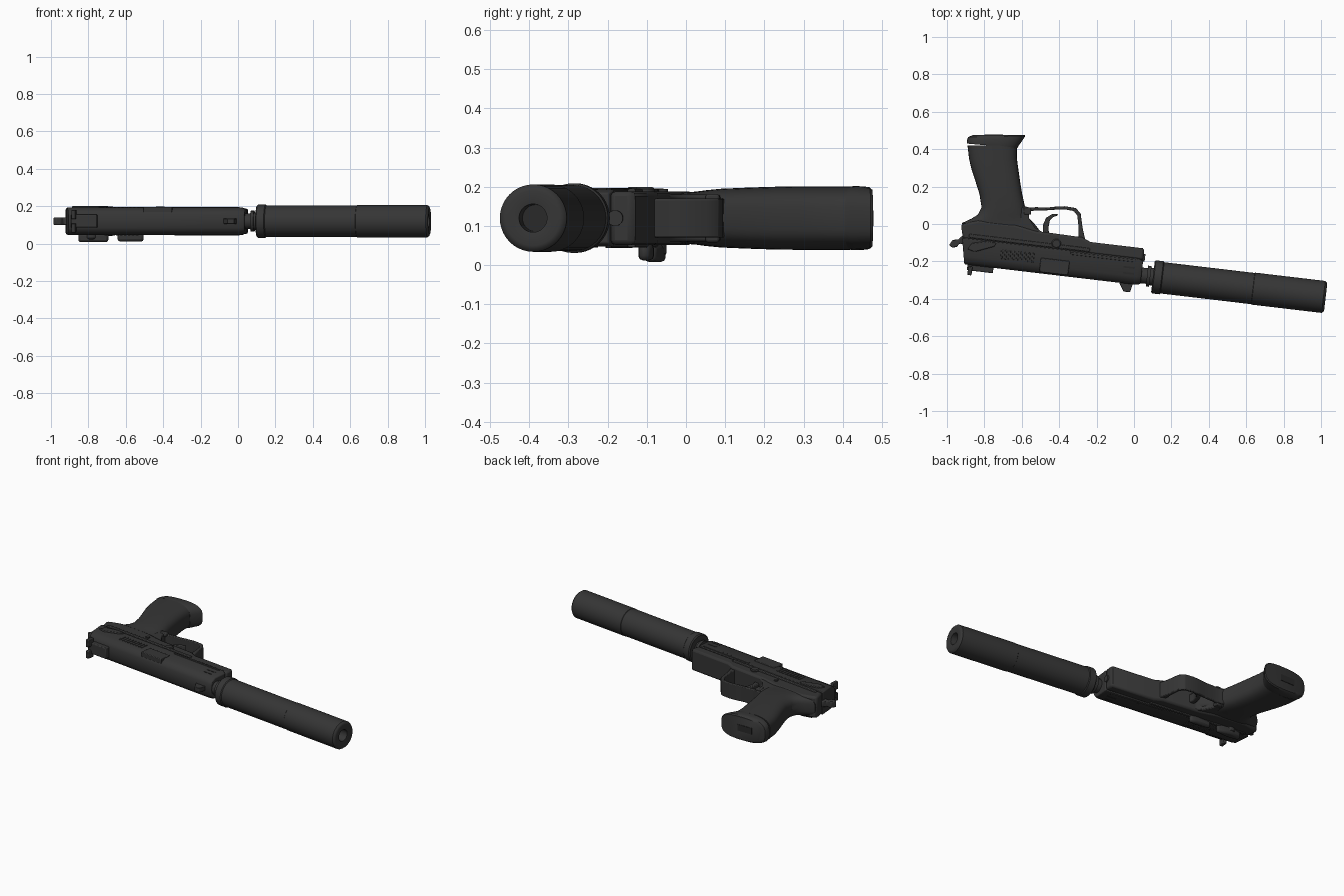
import bpy, bmesh, math
from mathutils import Matrix, Vector

steel = bpy.data.materials.new("dark_gunmetal")
steel.diffuse_color = (0.036, 0.036, 0.036, 1)
black = bpy.data.materials.new("bore_black")
black.diffuse_color = (0.022, 0.022, 0.022, 1)

ZC = 0.12                                        # middle plane of the model
BARREL = Matrix.Translation((0, -0.27, ZC)) @ Matrix.Rotation(math.radians(-6.75), 4, 'Z')
LEVEL = Matrix.Translation((0, 0, ZC))


def finish(bm, name, frame, bevel=0, segs=2, mat=steel):
    bmesh.ops.remove_doubles(bm, verts=bm.verts, dist=1e-5)
    bmesh.ops.recalc_face_normals(bm, faces=bm.faces)
    me = bpy.data.meshes.new(name)
    bm.to_mesh(me)
    bm.free()
    ob = bpy.data.objects.new(name, me)
    bpy.context.collection.objects.link(ob)
    ob.matrix_world = frame
    me.materials.append(mat)
    if bevel:
        m = ob.modifiers.new("bevel", 'BEVEL')
        m.width, m.segments, m.limit_method = bevel, segs, 'ANGLE'
        m.angle_limit = math.radians(35)
    bpy.ops.object.select_all(action='DESELECT')
    ob.select_set(True)
    bpy.context.view_layer.objects.active = ob
    bpy.ops.object.shade_smooth_by_angle(angle=math.radians(35))
    return ob


def loft(name, rings, frame, closed=False, **kw):
    """Skin a list of point rings, capping both ends unless closed."""
    bm = bmesh.new()
    vs = [[bm.verts.new(p) for p in r] for r in rings]
    n = len(vs[0])
    for a, b in zip(vs, vs[1:] + (vs[:1] if closed else [])):
        for i in range(n):
            j = (i + 1) % n
            bm.faces.new((a[i], a[j], b[j], b[i]))
    if not closed:
        bm.faces.new(vs[0])
        bm.faces.new(vs[-1])
    return finish(bm, name, frame, **kw)


def prism(name, pts, w0, w1, frame, **kw):
    """Extrude a side outline across the thickness."""
    return loft(name, [[(x, y, w) for x, y in pts] for w in (w0, w1)], frame, **kw)


def box(name, u, v, w, frame=BARREL, **kw):
    return prism(name, [(u[0], v[0]), (u[1], v[0]), (u[1], v[1]), (u[0], v[1])], w[0], w[1], frame, **kw)


def lathe(name, prof, frame=BARREL, axis='u', centre=(0, 0), n=40, **kw):
    """Turn a (position, radius) profile about the barrel or thickness axis."""
    rings = []
    for p, r in prof:
        ring = []
        for i in range(n):
            a = 2 * math.pi * i / n
            c, s = centre[0] + r * math.cos(a), centre[1] + r * math.sin(a)
            ring.append((p, c, s) if axis == 'u' else (c, s, p))
        rings.append(ring)
    return loft(name, rings, frame, **kw)


# Suppressor: collar, tube, rounded muzzle with a deep bore
lathe("suppressor", [(0.102, 0.05), (0.102, 0.082), (0.108, 0.089), (0.148, 0.089), (0.153, 0.084),
                     (0.64, 0.084), (0.642, 0.086), (1.02, 0.086), (1.028, 0.08), (1.032, 0.07),
                     (1.026, 0.036), (0.95, 0.034)])
lathe("bore", [(0.94, 0.0345), (0.965, 0.0345)], mat=black)
lathe("barrel", [(-0.05, 0.042), (0.07, 0.042), (0.07, 0.056), (0.088, 0.056), (0.088, 0.047), (0.13, 0.047)])

# Slide with chamfered top, narrowing at the front
def slide_ring(u, s=1.0, lean=0.0):
    half = [(-0.053, 0.036), (-0.04, 0.057), (-0.01, 0.073), (0.088, 0.073)]
    sec = half + [(v, -w) for v, w in reversed(half)]
    return [(u + lean * v, v * s, w * s) for v, w in sec]

loft("slide", [slide_ring(-0.918, 0.97, -0.2), slide_ring(-0.91, 1, -0.2), slide_ring(0.015), slide_ring(0.04, 0.88)],
     BARREL, bevel=0.004)

# Ejection port plate, rails and serrations
box("ejection_port", (-0.505, -0.35), (-0.046, 0.03), (0.045, 0.077), bevel=0.004)
for s in (-1, 1):
    side = "upper" if s > 0 else "lower"
    w = sorted((s * 0.066, s * 0.0765))
    box(side + "_slide_rail", (-0.35, 0.0), (0.066, 0.08), w, bevel=0.002)
    for i in range(9):
        u = -0.72 + i * 0.021
        box(f"{side}_serration_{i}", (u, u + 0.01), (0.0, 0.05), w, bevel=0.002)
    # Front slide grooves
    for i in range(2):
        v = -0.002 + i * 0.032
        box(f"{side}_front_groove_{i}", (-0.06, 0.0), (v, v + 0.009), sorted((s * 0.07, s * 0.0745)), mat=black)

# Frame with dust cover
prism("frame", [(-0.93, 0.082), (0.04, 0.082), (0.04, 0.138), (0.03, 0.145), (-0.25, 0.145), (-0.30, 0.165),
                (-0.55, 0.17), (-0.66, 0.19), (-0.86, 0.19), (-0.93, 0.165), (-0.95, 0.155)],
      -0.068, 0.068, BARREL, bevel=0.012)
box("frame_rail", (-0.9, -0.25), (0.092, 0.112), (-0.075, 0.075), bevel=0.004)

# Grip: rounded sections (y, back x, front x, half thickness)
def grip_ring(y, back, front, half, tilt=0.0, n=36):
    ring = []
    for i in range(n):
        a = 2 * math.pi * i / n
        c, s = math.cos(a), math.sin(a)
        x = math.copysign(abs(c) ** 0.72, c)
        ring.append(((front + back) / 2 + x * (front - back) / 2, y + tilt * x,
                     half * math.copysign(abs(s) ** 0.6, s)))
    return ring

loft("grip", [grip_ring(*r) for r in [
    (-0.04, -0.91, -0.50, 0.064), (0.005, -0.92, -0.535, 0.066), (0.028, -0.87, -0.56, 0.068),
    (0.05, -0.835, -0.573, 0.071), (0.09, -0.815, -0.582, 0.075), (0.16, -0.826, -0.598, 0.078),
    (0.22, -0.845, -0.608, 0.080), (0.29, -0.868, -0.618, 0.081), (0.35, -0.882, -0.626, 0.081),
    (0.42, -0.89, -0.626, 0.081)]], LEVEL)
# Magazine base with forward lip
loft("magazine_base", [grip_ring(*r) for r in [
    (0.418, -0.893, -0.624, 0.080, -0.012), (0.428, -0.894, -0.614, 0.082, -0.006),
    (0.452, -0.892, -0.593, 0.081), (0.468, -0.886, -0.581, 0.079, 0.003),
    (0.476, -0.862, -0.585, 0.072, 0.001)]], LEVEL)
box("magazine_slot", (-0.80, -0.70), (0.474, 0.4785), (-0.02, 0.02), LEVEL, mat=black)

# Trigger guard as a flat loop, open toward the frame
outer = [(-0.60, 0.10), (-0.56, 0.088), (-0.52, 0.09), (-0.47, 0.087), (-0.43, 0.092), (-0.37, 0.095),
         (-0.31, 0.085), (-0.285, 0.055), (-0.275, -0.02), (-0.255, -0.11)]
inner = [(-0.60, 0.06), (-0.56, 0.068), (-0.52, 0.073), (-0.47, 0.073), (-0.43, 0.076), (-0.37, 0.078),
         (-0.323, 0.07), (-0.303, 0.045), (-0.296, -0.02), (-0.30, -0.11)]
prism("trigger_guard", outer + inner[::-1], -0.05, 0.05, LEVEL, bevel=0.005)
prism("guard_web", [(-0.60, 0.09), (-0.565, 0.075), (-0.56, 0.03), (-0.53, -0.02), (-0.47, -0.055),
                    (-0.30, -0.075), (-0.26, -0.10), (-0.62, -0.06)], -0.06, 0.06, LEVEL, bevel=0.006)
# Curved trigger
prism("trigger", [(-0.49, -0.08), (-0.485, 0.0), (-0.47, 0.033), (-0.44, 0.052), (-0.407, 0.055), (-0.407, 0.045),
                  (-0.43, 0.038), (-0.45, 0.018), (-0.458, -0.02), (-0.45, -0.08)],
      -0.026, 0.026, LEVEL, bevel=0.005)

# Sights
box("rear_sight_base", (-0.89, -0.75), (-0.082, -0.045), (-0.035, 0.035), bevel=0.005)
for s in (-1, 1):
    box("rear_sight_post_" + ("a" if s > 0 else "b"), (-0.885, -0.862), (-0.107, -0.06),
        sorted((s * 0.012, s * 0.06)), bevel=0.004)
prism("front_sight", [(-0.075, -0.05), (-0.045, -0.097), (-0.01, -0.097), (0.0, -0.05)],
      -0.014, 0.014, BARREL, bevel=0.003)

# Hammer: shank and spur behind the slide
prism("hammer", [(-0.90, 0.05), (-0.945, 0.055), (-0.958, 0.035), (-0.982, 0.028), (-1.0, 0.04), (-0.985, 0.07),
                 (-0.955, 0.075), (-0.94, 0.095), (-0.90, 0.10)], -0.02, 0.02, BARREL, bevel=0.005)

# Controls: levers on the lower side, small ones on the upper side
lathe("safety_pivot", [(-0.105, 0.02), (-0.09, 0.032), (-0.06, 0.032)], axis='w', centre=(-0.80, 0.095), n=20)
prism("safety_lever", [(-0.87, 0.075), (-0.80, 0.07), (-0.71, 0.085), (-0.71, 0.11), (-0.80, 0.125), (-0.87, 0.105)],
      -0.112, -0.066, BARREL, bevel=0.012)
prism("slide_release", [(-0.66, 0.088), (-0.56, 0.083), (-0.52, 0.09), (-0.52, 0.115), (-0.56, 0.122), (-0.66, 0.112)],
      -0.108, -0.066, BARREL, bevel=0.012)
prism("upper_safety_lever", [(-0.90, 0.03), (-0.86, 0.02), (-0.76, 0.06), (-0.75, 0.08), (-0.80, 0.085), (-0.88, 0.065)],
      0.06, 0.080, BARREL, bevel=0.004)
lathe("takedown_pin", [(0.06, 0.026), (0.074, 0.026), (0.079, 0.02)], axis='w', centre=(-0.432, 0.115), n=20)
lathe("frame_pin", [(0.06, 0.012), (0.074, 0.012)], axis='w', centre=(-0.62, 0.14), n=16)
lathe("recoil_rod", [(0.0, 0.02), (0.048, 0.02)], centre=(0.095, 0), n=20)
for s in (-1, 1):
    box("magazine_catch_" + ("a" if s > 0 else "b"), (-0.59, -0.55), (0.05, 0.085),
        sorted((s * 0.04, s * 0.062)), LEVEL, bevel=0.006)
